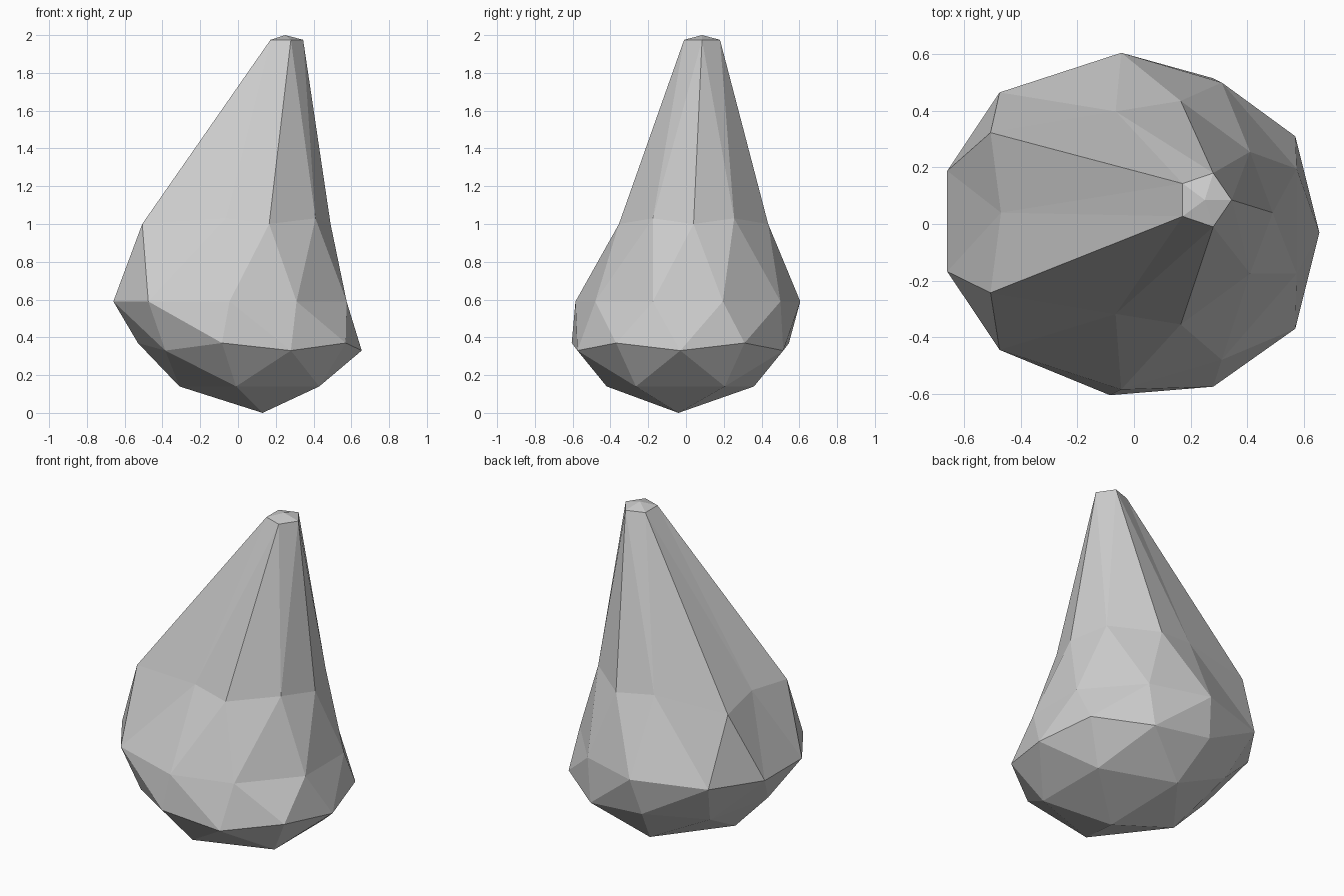
import bpy, bmesh, math

# Each ring: y centre, z of vertices at 72-degree multiples, z of the others,
# and {angle: (x, half width)} mirrored across the ring's centre line
RINGS = [
    (-0.04, 0.00, 0.00, {0: (0.13, 0)}),
    (-0.03, 0.14, 0.14, {36: (0.43, 0.235), 108: (-0.01, 0.39), 180: (-0.31, 0)}),
    (-0.03, 0.33, 0.37, {0: (0.655, 0), 36: (0.57, 0.34), 72: (0.28, 0.545),
                         108: (-0.085, 0.575), 144: (-0.385, 0.35), 180: (-0.53, 0)}),
    (0.01, 0.59, 0.59, {18: (0.575, 0.185), 54: (0.31, 0.49), 90: (-0.045, 0.595),
                        126: (-0.475, 0.455), 162: (-0.66, 0.178)}),
    (0.04, 1.00, 1.03, {0: (0.49, 0), 36: (0.41, 0.215), 72: (0.165, 0.395),
                        108: (-0.065, 0.358), 144: (-0.507, 0.283), 180: (-0.47, 0)}),
    (0.085, 1.975, 1.975, {0: (0.345, 0), 72: (0.28, 0.095), 144: (0.172, 0.058)}),
    (0.085, 2.00, 2.00, {0: (0.25, 0)}),
]
LIMITS = (-0.95, -0.7, -0.2, 0.2, 0.7, 0.95)

# Faceted rock spire: an icosphere reshaped ring by ring
bm = bmesh.new()
bmesh.ops.create_icosphere(bm, subdivisions=2, radius=1)
for v in bm.verts:
    cy, z_even, z_odd, points = RINGS[sum(v.co.z > t for t in LIMITS)]
    angle = math.degrees(math.atan2(v.co.y, v.co.x))
    key = min(points, key=lambda a: abs(a - abs(angle)))
    x, half = points[key]
    v.co = (x, cy + math.copysign(half, angle), z_even if key % 72 == 0 else z_odd)
bmesh.ops.recalc_face_normals(bm, faces=bm.faces)
mesh = bpy.data.meshes.new("rock_spire")
bm.to_mesh(mesh)
bm.free()

# Plain grey stone
stone = bpy.data.materials.new("stone_grey")
stone.diffuse_color = (0.6, 0.6, 0.6, 1)
mesh.materials.append(stone)
rock = bpy.data.objects.new("rock_spire", mesh)
bpy.context.collection.objects.link(rock)
